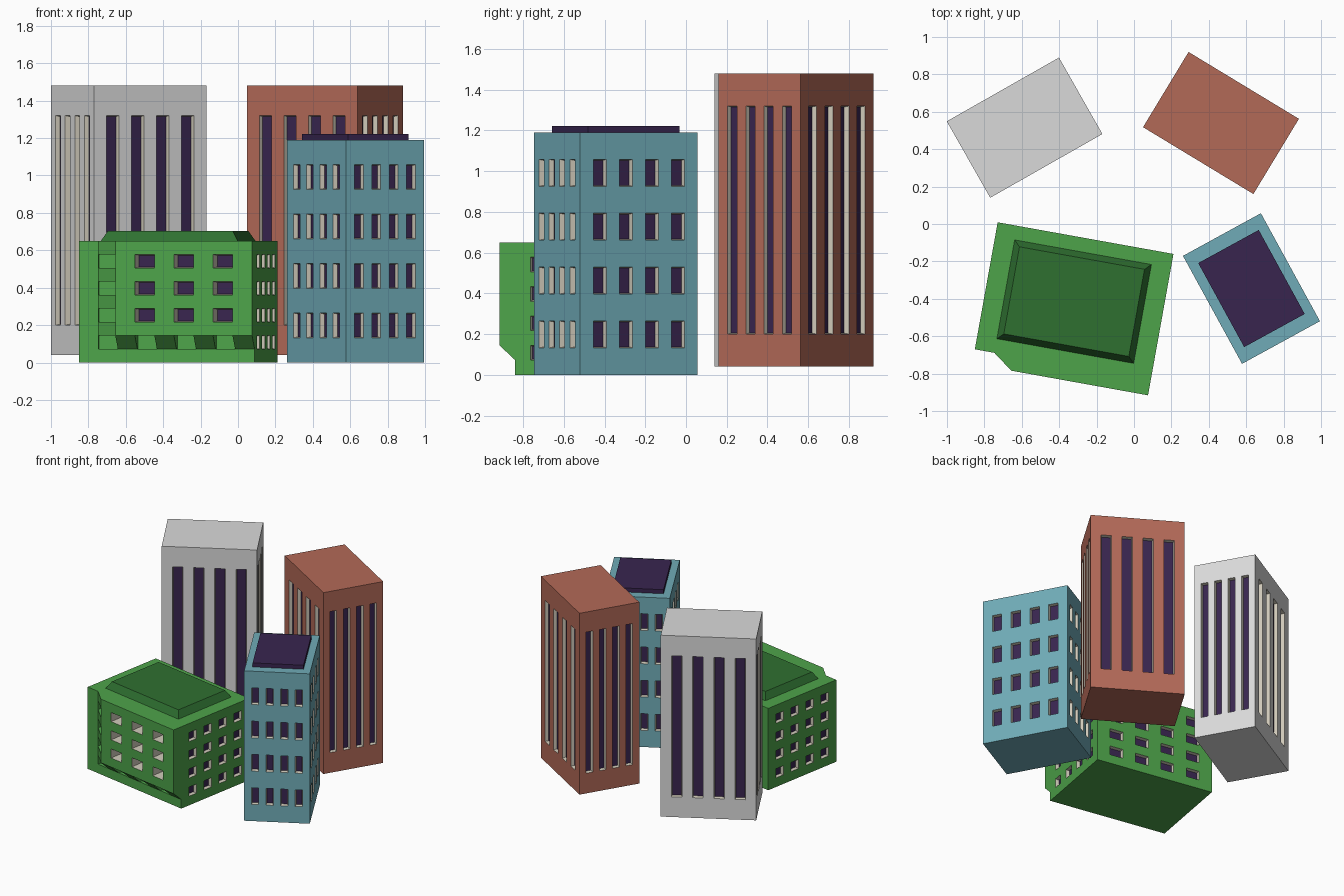
import bpy, bmesh, math
from mathutils import Vector

if "Cube" in bpy.data.objects:
    bpy.data.objects.remove(bpy.data.objects["Cube"])


def material(name, rgb):
    m = bpy.data.materials.new(name)
    m.diffuse_color = (*rgb, 1)
    m.use_nodes = True
    m.node_tree.nodes["Principled BSDF"].inputs["Base Color"].default_value = m.diffuse_color
    return m


GREY = material("light grey wall", (0.70, 0.70, 0.70))
BRICK = material("brick wall", (0.45, 0.142, 0.096))
TEAL = material("teal wall", (0.16, 0.41, 0.475))
GREEN = material("green wall", (0.076, 0.37, 0.068))
DARK_GREEN = material("dark green roof", (0.028, 0.162, 0.03))
CREAM = material("cream window reveal", (0.62, 0.58, 0.48))
PURPLE = material("dark purple glass", (0.040, 0.0185, 0.078))

NINTHS = [i / 9 for i in range(10)]      # windows sit in every second ninth
TALL = [0, 1 / 9, 8 / 9, 1]              # one full-height strip window


def finish(bm, name, mats, loc, angle):
    bmesh.ops.remove_doubles(bm, verts=bm.verts, dist=1e-4)
    bmesh.ops.recalc_face_normals(bm, faces=bm.faces)
    mesh = bpy.data.meshes.new(name)
    bm.to_mesh(mesh)
    bm.free()
    for m in mats:
        mesh.materials.append(m)
    ob = bpy.data.objects.new(name, mesh)
    ob.location = loc
    ob.rotation_euler.z = math.radians(angle)
    bpy.context.collection.objects.link(ob)
    return ob


def building(name, wall, loc, angle, size, rows, depth=0.025, bay=0):
    """Box with four walls of recessed windows; bay pushes part of the front out."""
    w, d, h = size
    bm = bmesh.new()

    def face(points, mat=0):
        f = bm.faces.new([bm.verts.new(p) for p in points])
        f.material_index = mat

    corners = [Vector((sx * w / 2, sy * d / 2, 0))
               for sx, sy in ((-1, -1), (1, -1), (1, 1), (-1, 1))]
    ring = []
    for k in range(4):
        a, b = corners[k], corners[(k + 1) % 4]
        run = b - a
        inward = Vector((-run.y, run.x, 0)).normalized() * depth
        ring += [a + run * t for t in NINTHS[:-1]]
        for i in range(9):
            for j in range(len(rows) - 1):
                quad = [a + run * NINTHS[i + p] + Vector((0, 0, h * rows[j + q]))
                        for p, q in ((0, 0), (1, 0), (1, 1), (0, 1))]
                if i % 2 == 0 or j % 2 == 0:
                    face(quad)
                    continue
                # the bay's left column and bottom row are blind panels
                blind = bay and k == 0 and (i == 1 or j == 1)
                e = 0 if blind else 0.005
                r = run.normalized() * e
                z = Vector((0, 0, e))
                shift = (r + z, z - r, -r - z, r - z)
                back = [p + inward + s for p, s in zip(quad, shift)]
                for n in range(4):
                    m = (n + 1) % 4
                    face((quad[n], quad[m], back[m], back[n]), 0 if blind else 1)
                face(back, 0 if blind else 2)
    # floor and roof
    face(ring)
    face([p + Vector((0, 0, h)) for p in ring])
    # projecting bay on the front wall
    if bay:
        for v in bm.verts:
            if (abs(v.co.y + d / 2) < 1e-4 and v.co.x > w * (2 / 9 - 0.5) - 1e-4
                    and v.co.z > h * 2 / 9 - 1e-4):
                v.co.y -= bay
    return finish(bm, name, [wall, CREAM, PURPLE], loc, angle)


def roof_block(name, mat, loc, angle, size, inset):
    """Raised roof slab, tapering by inset at the top."""
    w, d, h = size
    bm = bmesh.new()
    bmesh.ops.create_cube(bm, size=1)
    for v in bm.verts:
        top = v.co.z > 0
        s = inset * 2 if top else 0
        v.co = (v.co.x * (w - s), v.co.y * (d - s), h if top else 0)
    return finish(bm, name, [mat], loc, angle)


# two towers with strip windows
building("grey_tower", GREY, (-0.585, 0.515, 0.04), 29.6, (0.69, 0.47, 1.44), TALL)
building("brick_tower", BRICK, (0.465, 0.54, 0.04), -31.2, (0.69, 0.47, 1.44), TALL)

# teal block with a flat purple roof
building("teal_block", TEAL, (0.628, -0.345, 0), 28.7, (0.475, 0.658, 1.19), NINTHS)
roof_block("teal_block_roof", PURPLE, (0.628, -0.345, 1.19), 28.7,
           (0.369, 0.512, 0.032), 0)

# low green block with projecting front bay and tapered roof
building("green_block", GREEN, (-0.32, -0.415, 0), -10.2, (0.955, 0.69, 0.65),
         NINTHS, bay=0.078)
roof_block("green_block_roof", DARK_GREEN, (-0.32, -0.415, 0.65), -10.2,
           (0.743, 0.537, 0.053), 0.032)
